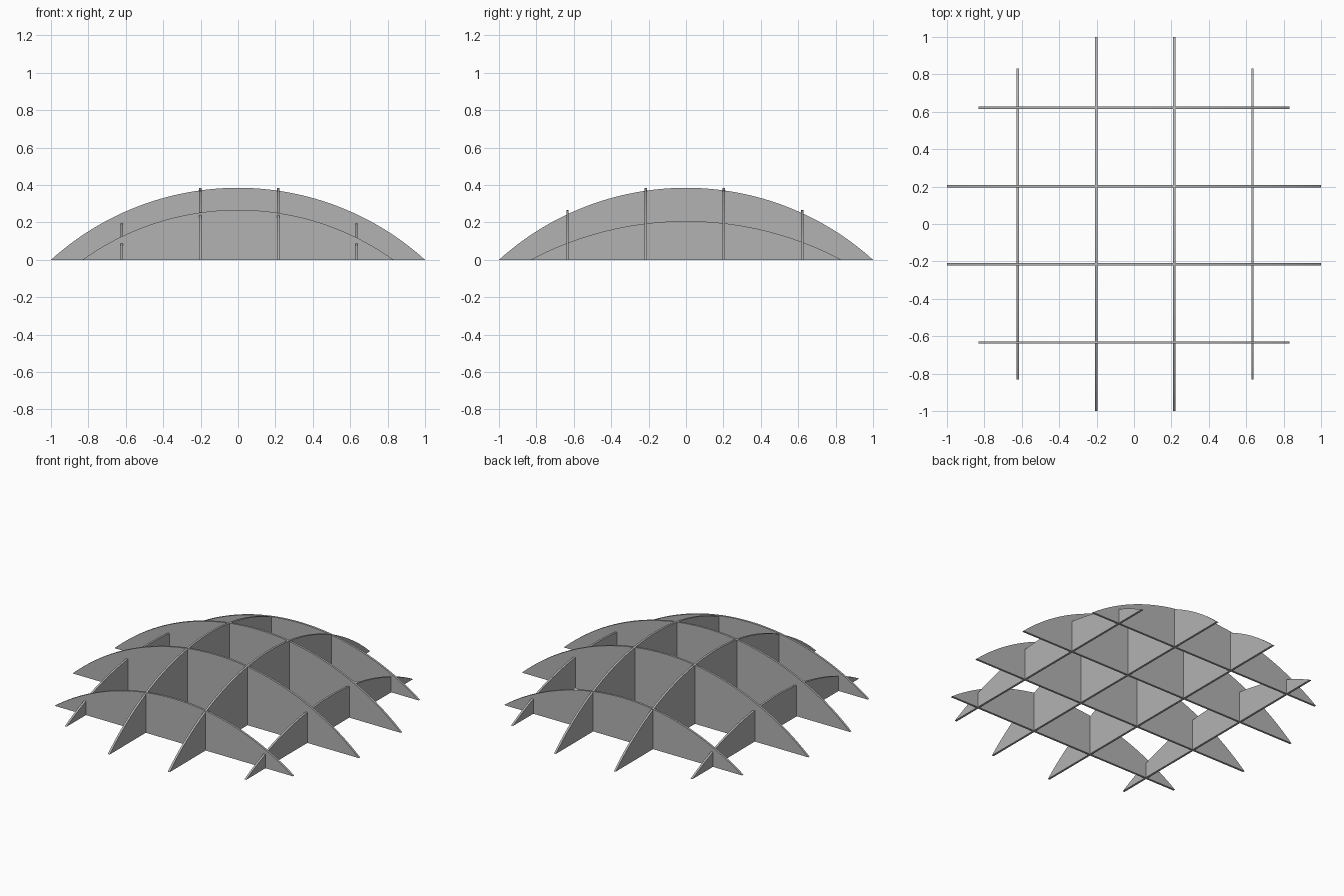
import bpy
import bmesh
import math

cube = bpy.data.objects.get("Cube")
if cube:
    bpy.data.objects.remove(cube, do_unlink=True)

THICK = 0.013
SEGMENTS = 48
SPACING = 0.418

grey = bpy.data.materials.new("mid grey")
grey.use_nodes = True
colour = (0.45, 0.45, 0.45, 1)
grey.diffuse_color = colour
grey.node_tree.nodes["Principled BSDF"].inputs["Base Color"].default_value = colour


def rib(name, half, rise, offset, along_x):
    """Thin upright circular segment, flat side on the ground."""
    radius = (half ** 2 + rise ** 2) / (2 * rise)
    sweep = math.asin(half / radius)
    bm = bmesh.new()
    verts = []
    for i in range(SEGMENTS + 1):
        a = sweep * (2 * i / SEGMENTS - 1)
        u = radius * math.sin(a)
        z = max(0, radius * math.cos(a) - radius + rise)
        start = offset - THICK / 2
        verts.append(bm.verts.new((u, start, z) if along_x else (start, u, z)))
    face = bm.faces.new(verts)
    new = bmesh.ops.extrude_face_region(bm, geom=[face])["geom"]
    push = (0, THICK, 0) if along_x else (THICK, 0, 0)
    bmesh.ops.translate(bm, vec=push, verts=[v for v in new if isinstance(v, bmesh.types.BMVert)])
    bmesh.ops.recalc_face_normals(bm, faces=bm.faces)
    mesh = bpy.data.meshes.new(name)
    bm.to_mesh(mesh)
    bm.free()
    mesh.materials.append(grey)
    obj = bpy.data.objects.new(name, mesh)
    bpy.context.collection.objects.link(obj)


# Two crossing sets of four ribs, the outer ones shorter and lower
for i, step in enumerate((-1.5, -0.5, 0.5, 1.5), 1):
    inner = abs(step) < 1
    half = 1 if inner else 0.832
    rib(f"cross_rib_{i}", half, 0.385 if inner else 0.267, step * SPACING - THICK / 2, True)
    rib(f"long_rib_{i}", half, 0.385 if inner else 0.207, step * SPACING + THICK / 2, False)
